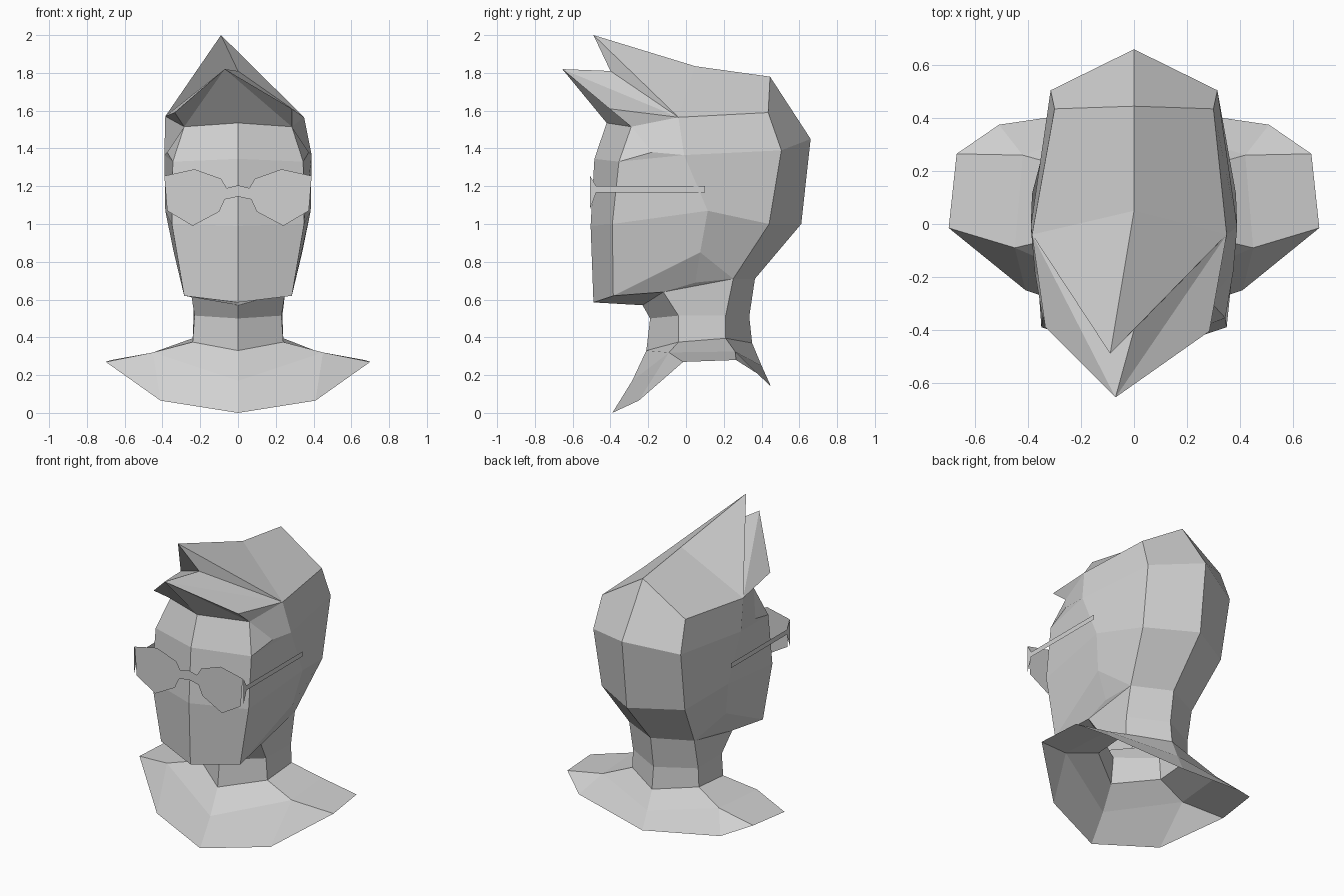
import bpy, bmesh

cube = bpy.data.objects.get("Cube")
if cube:
    bpy.data.objects.remove(cube)

grey = bpy.data.materials.new("light_grey")
grey.use_nodes = True
COLOUR = (0.64, 0.64, 0.64, 1)
grey.diffuse_color = COLOUR
grey.node_tree.nodes["Principled BSDF"].inputs["Base Color"].default_value = COLOUR


def build(name, polys):
    """Make one flat-shaded object from polygons, welding shared corners."""
    bm = bmesh.new()
    for poly in polys:
        bm.faces.new([bm.verts.new(p) for p in poly])
    bmesh.ops.remove_doubles(bm, verts=bm.verts, dist=0.0005)
    bmesh.ops.recalc_face_normals(bm, faces=bm.faces)
    mesh = bpy.data.meshes.new(name)
    bm.to_mesh(mesh)
    bm.free()
    mesh.materials.append(grey)
    obj = bpy.data.objects.new(name, mesh)
    bpy.context.collection.objects.link(obj)
    return obj


def flip(p):
    return (-p[0], p[1], p[2])


def both(polys):
    """Add the mirror image across x = 0."""
    return polys + [[flip(p) for p in reversed(poly)] for poly in polys]


def strip(a, b):
    """Quads between two half rings of equal length."""
    return [[a[i], a[i + 1], b[i + 1], b[i]] for i in range(len(a) - 1)]


# Half rings run from the front centre round the left side to the back centre
neck_top = [(0, -0.23, 0.57), (0.25, -0.12, 0.64), (0.235, 0.25, 0.71), (0, 0.365, 0.71)]
neck_mid = [(0, -0.19, 0.50), (0.23, -0.04, 0.515), (0.235, 0.21, 0.515), (0, 0.335, 0.51)]
neck_base = [(0, -0.21, 0.33), (0.24, -0.04, 0.375), (0.24, 0.21, 0.395), (0, 0.35, 0.37)]
collar = [(0, -0.285, 0.17), (0.45, -0.09, 0.32), (0.42, 0.26, 0.325), (0, 0.40, 0.25)]
rim = [(0, -0.39, 0), (0.41, -0.25, 0.065), (0.70, -0.015, 0.27),
       (0.67, 0.265, 0.28), (0.51, 0.375, 0.21), (0, 0.45, 0.14)]

# Neck
build("neck", both(strip(neck_top, neck_mid) + strip(neck_mid, neck_base)))

# Shoulders: an open shell, its rim has extra corners beside the arms
c, r = collar, rim
build("shoulders", both(strip(neck_base, c) + [
    [c[0], c[1], r[1], r[0]], [c[1], r[2], r[1]], [c[1], c[2], r[3], r[2]],
    [c[2], r[4], r[3]], [c[2], c[3], r[5], r[4]]]))

# Face landmarks
chin, jaw = (0, -0.49, 0.585), (0.285, -0.385, 0.62)
nose, cheek = (0, -0.505, 0.99), (0.35, -0.39, 1.0)
brow, temple = (0, -0.485, 1.345), (0.345, -0.355, 1.33)
hairline, hair_corner = (0, -0.42, 1.535), (0.285, -0.29, 1.515)
jaw_back, nape = neck_top[1], neck_top[2]
burn_low, burn_mid, burn_top = (0.26, 0.05, 0.69), (0.34, 0.075, 0.85), (0.385, 0.115, 1.07)
side_high, side_peak = (0.39, -0.01, 1.365), (0.375, -0.18, 1.38)

build("face", both([
    [chin, jaw, cheek, nose], [nose, cheek, temple, brow],
    [brow, temple, hair_corner, hairline],
    [chin, jaw, jaw_back, neck_top[0]],
    [jaw, jaw_back, burn_low, burn_mid], [jaw, burn_mid, burn_top, cheek],
    [cheek, burn_top, side_high, temple], [temple, side_high, side_peak],
    [temple, side_peak, hair_corner], [jaw_back, burn_low, nape]]))

# Back of the hair
back_low, back_mid, back_high = (0.30, 0.44, 1.0), (0.315, 0.505, 1.39), (0.30, 0.435, 1.59)
mid_nape, mid_low = neck_top[3], (0, 0.61, 1.0)
mid_back, mid_high, crown = (0, 0.66, 1.45), (0, 0.445, 1.78), (0, 0.05, 1.835)
build("hair_back", both([
    [burn_low, burn_mid, nape], [burn_mid, burn_top, back_low, nape],
    [nape, back_low, mid_low, mid_nape],
    [burn_top, side_high, back_mid, back_low], [back_low, back_mid, mid_back, mid_low],
    [back_mid, back_high, mid_high, mid_back]]))

# Swept hair on top, with two pointed tufts leaning to the right
upper_tip, lower_tip, notch = (-0.09, -0.49, 2.0), (-0.07, -0.655, 1.82), (0, -0.40, 1.81)
top = []
for s, corner, fringe in ((1, (0.35, -0.04, 1.565), (0.285, -0.405, 1.61)),
                          (-1, (-0.385, -0.04, 1.57), (-0.335, -0.39, 1.59))):
    side = (lambda p: p) if s == 1 else flip
    top += [
        [side(hair_corner), corner, side(side_high), side(side_peak)],
        [side(side_high), corner, side(back_high), side(back_mid)],
        [corner, crown, mid_high, side(back_high)],
        [corner, upper_tip, crown],
        [corner, notch, upper_tip],
        [corner, fringe, lower_tip], [corner, lower_tip, notch],
        [corner, side(hair_corner), fringe],
        [fringe, side(hair_corner), lower_tip],
        [side(hair_corner), hairline, lower_tip]]
build("hair_top", top)

# Glasses: one flat front sheet and two flat arms
half = [(0, 1.205), (0.06, 1.19), (0.09, 1.24), (0.23, 1.29), (0.39, 1.255),
        (0.375, 1.07), (0.24, 0.99), (0.10, 1.065), (0.07, 1.13), (0, 1.145)]
build("glasses_front", both([[(x, -0.508, z) for x, z in half]]))
arm = [(-0.508, 1.255), (-0.475, 1.20), (0.10, 1.20), (0.10, 1.168),
       (-0.475, 1.168), (-0.508, 1.08)]
build("glasses_arms", both([[(0.394, y, z) for y, z in arm]]))
